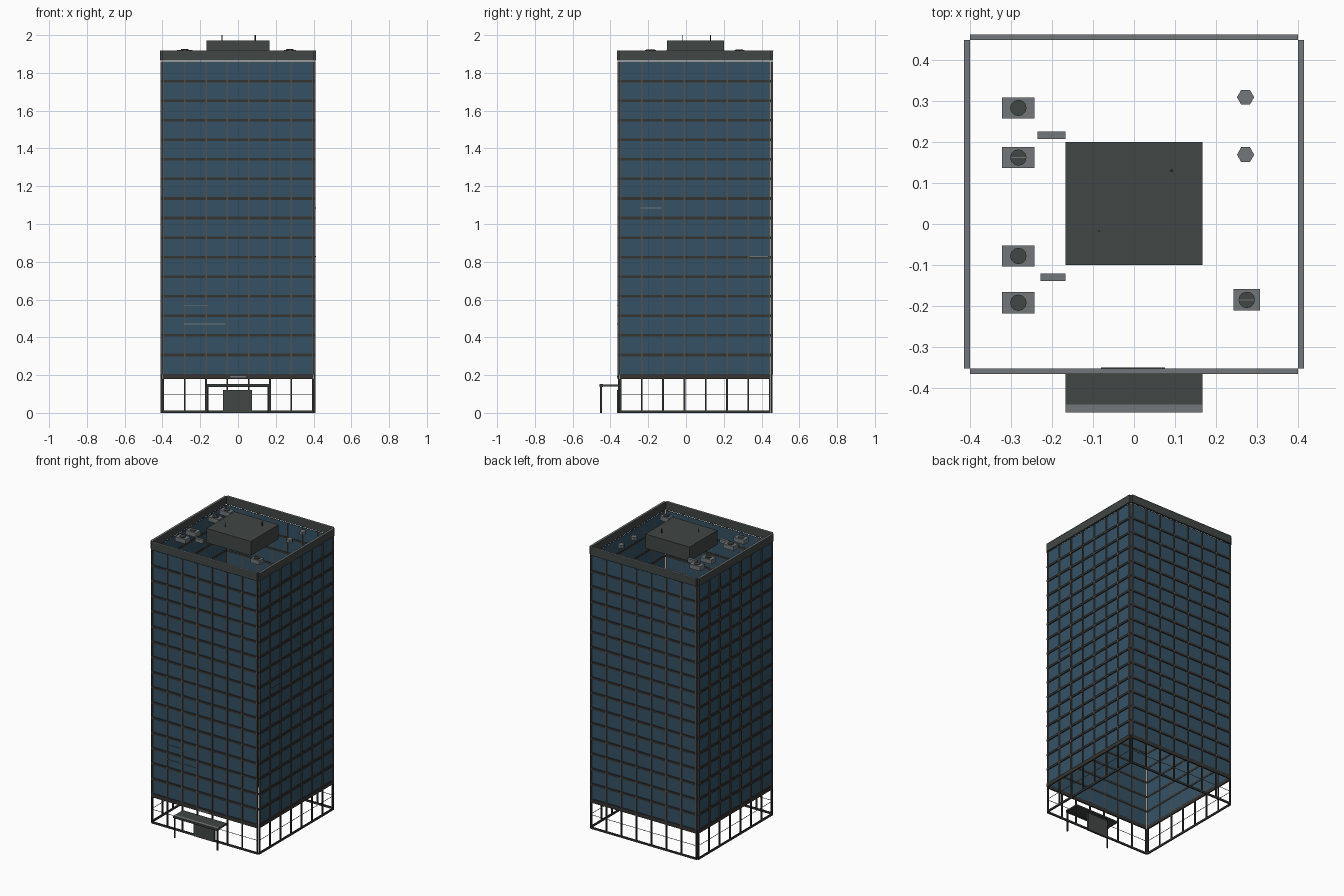
import bpy, bmesh, math
from mathutils import Matrix, Vector

if "Cube" in bpy.data.objects:
    bpy.data.objects.remove(bpy.data.objects["Cube"])


def material(name, rgb):
    m = bpy.data.materials.new(name)
    m.use_nodes = True
    m.diffuse_color = (*rgb, 1)
    m.node_tree.nodes["Principled BSDF"].inputs["Base Color"].default_value = (*rgb, 1)
    return m


GLASS = material("blue glass", (0.034, 0.083, 0.131))
FRAME = material("bronze mullion", (0.088, 0.082, 0.073))
BAND = material("dark bronze", (0.037, 0.034, 0.03))
DARK = material("dark metal", (0.035, 0.04, 0.038))
PANEL = material("charcoal panel", (0.052, 0.062, 0.059))
GREY = material("grey metal", (0.168, 0.187, 0.195))

HALF, DEPTH_MID = 0.40, 0.048          # half width and centre of the tower
BASE, TOP, FLOORS, BAYS = 0.203, 1.86, 16, 7
FLOOR = (TOP - BASE) / FLOORS
ROOF = 1.865


def finish(name, bm, mat):
    mesh = bpy.data.meshes.new(name)
    bm.to_mesh(mesh)
    bm.free()
    mesh.materials.append(mat)
    ob = bpy.data.objects.new(name, mesh)
    bpy.context.collection.objects.link(ob)
    return ob


def add_box(bm, x, y, z, turn=Matrix()):
    """Box from (low, high) ranges on each axis."""
    mid = Vector([sum(r) / 2 for r in (x, y, z)])
    size = [r[1] - r[0] for r in (x, y, z)]
    bmesh.ops.create_cube(bm, size=1, matrix=turn @ Matrix.Translation(mid) @ Matrix.Diagonal((*size, 1)))


def boxes(name, mat, items, all_sides=False):
    """One object from a list of boxes, optionally repeated on the four sides."""
    bm = bmesh.new()
    turns = [Matrix()]
    if all_sides:
        move = Matrix.Translation((0, DEPTH_MID, 0))
        turns = [move @ Matrix.Rotation(k * math.pi / 2, 4, "Z") for k in range(4)]
    for turn in turns:
        for x, y, z in items:
            add_box(bm, x, y, z, turn)
    return finish(name, bm, mat)


def cylinders(name, mat, items, sides):
    """Items are x, y, radius, bottom, top."""
    bm = bmesh.new()
    spin = Matrix.Rotation(math.pi / 6, 4, "Z")
    for x, y, r, lo, hi in items:
        bmesh.ops.create_cone(bm, cap_ends=True, segments=sides, radius1=r, radius2=r, depth=hi - lo,
                              matrix=Matrix.Translation((x, y, (lo + hi) / 2)) @ spin)
    return finish(name, bm, mat)


def around(c, w):
    return (c - w / 2, c + w / 2)


def outward(a, b):
    """Depth range in the local frame of one facade."""
    return (-HALF - b, -HALF - a)


full = (-HALF, HALF)
reach = HALF - 0.005                   # end columns stay inside the corners
columns = [-reach + 2 * reach * i / BAYS for i in range(BAYS + 1)]

# Open glass tube with its floor bands and mullions
boxes("glass_walls", GLASS, [(full, outward(0.002, 0.005), (BASE, TOP))], True)
boxes("floor_bands", BAND,
      [(full, outward(0.0, 0.011), around(BASE + FLOOR * i, 0.014)) for i in range(1, FLOORS)], True)
boxes("mullions", FRAME,
      [(around(x, 0.008), outward(0.001, 0.0115), (BASE, TOP)) for x in columns], True)
boxes("base_beam", BAND, [(full, outward(0.002, 0.011), (0.18, BASE + 0.003))], True)

# Parapet, open at the corners
boxes("parapet", PANEL, [(full, outward(0.0, 0.013), (ROOF, 1.916))], True)
boxes("parapet_cap", GREY, [(full, outward(0.0, 0.014), (1.916, 1.919))], True)

# Open lobby framing
boxes("lobby_posts", DARK,
      [(around(x, 0.009), outward(0.001, 0.009), (0, 0.18)) for x in columns], True)
boxes("lobby_sill", DARK, [(full, outward(0.001, 0.009), (0, 0.013))], True)
boxes("lobby_rail", FRAME, [(full, outward(0.004, 0.006), around(0.095, 0.0025))], True)

# Entrance
boxes("entrance_door", PANEL, [((-0.08, 0.075), (-0.364, -0.35), (0, 0.12))])
boxes("canopy", PANEL, [((-0.167, 0.167), (-0.44, -0.355), (0.14, 0.15))])
boxes("canopy_edge", DARK, [((-0.167, 0.167), (-0.459, -0.44), (0.136, 0.15))])
boxes("canopy_cap", GREY, [((-0.167, 0.167), (-0.459, -0.44), (0.15, 0.152))])
boxes("canopy_posts", DARK, [(around(s * 0.161, 0.008), around(-0.45, 0.008), (0, 0.137)) for s in (-1, 1)])
boxes("entrance_plate", GREY, [(around(0, 0.084), (-0.366, -0.359), (0.187, 0.196))])

# Pale blind edges in a few windows
front = tuple(v + DEPTH_MID for v in outward(0.011, 0.0125))
side = (HALF + 0.011, HALF + 0.0125)
boxes("blind_edges", GREY, [
    (around(-0.22, 0.13), front, around(0.57, 0.004)),
    (around(-0.175, 0.22), front, around(0.47, 0.004)),
    (side, around(-0.185, 0.11), around(1.085, 0.004)),
    (side, around(0.385, 0.1), around(0.828, 0.004)),
])

# Penthouse and masts
boxes("penthouse", PANEL, [((-0.167, 0.167), (-0.1, 0.2), (ROOF + 0.01, 1.972))])
cylinders("masts", DARK, [(0.092, 0.13, 0.004, 1.97, 2.0), (-0.085, -0.017, 0.002, 1.97, 2.0)], 6)

# Cooling units with fans, round vents and ducts
units = [(-0.282, y, 0.08) for y in (0.283, 0.162, -0.078, -0.192)] + [(0.275, -0.185, 0.065)]
boxes("cooling_units", GREY, [(around(x, w), around(y, 0.052), (1.89, 1.92)) for x, y, w in units])
cylinders("cooling_fans", PANEL, [(x, y, 0.02, 1.919, 1.925) for x, y, w in units], 12)
boxes("fan_bars", GREY, [(around(x, 0.038), around(y, 0.003), (1.925, 1.927)) for x, y, w in units[1::3]])
cylinders("roof_vents", GREY, [(0.272, y, 0.021, 1.895, 1.917) for y in (0.309, 0.169)], 6)
boxes("roof_ducts", GREY, [
    ((-0.235, -0.167), around(0.216, 0.018), (1.88, 1.905)),
    ((-0.228, -0.167), around(-0.13, 0.018), (1.88, 1.905)),
])
